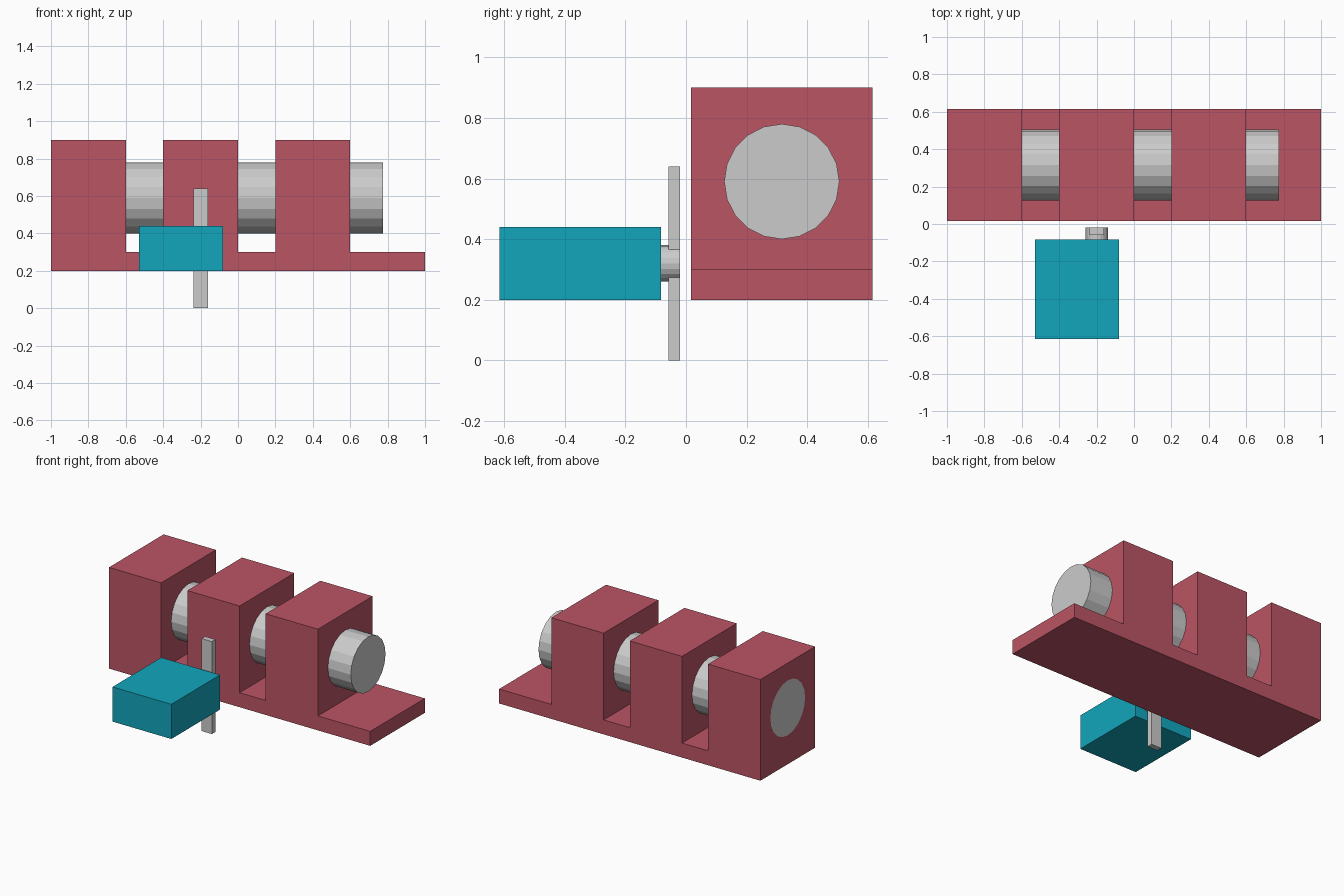
import bpy, bmesh
from math import pi

if "Cube" in bpy.data.objects:
    bpy.data.objects.remove(bpy.data.objects["Cube"])


def material(name, rgb):
    m = bpy.data.materials.new(name)
    m.diffuse_color = (*rgb, 1)
    m.use_nodes = True
    m.node_tree.nodes["Principled BSDF"].inputs["Base Color"].default_value = m.diffuse_color
    return m


red = material("red", (0.5, 0.09, 0.13))
teal = material("teal", (0.006, 0.38, 0.50))


def box(name, lo, hi, mat=None):
    centre = [(a + b) / 2 for a, b in zip(lo, hi)]
    bpy.ops.mesh.primitive_cube_add(size=1, location=centre)
    ob = bpy.context.object
    ob.name = name
    ob.scale = [b - a for a, b in zip(lo, hi)]
    bpy.ops.object.transform_apply(location=False, rotation=False, scale=True)
    if mat:
        ob.data.materials.append(mat)
    return ob


def rod(name, centre, radius, length, rotation):
    bpy.ops.mesh.primitive_cylinder_add(vertices=20, radius=radius, depth=length,
                                        location=centre, rotation=rotation)
    ob = bpy.context.object
    ob.name = name
    return ob


# Housing: comb-shaped side profile pushed back in depth
Y0, Y1, BASE, SHELF, TOP = 0.017, 0.615, 0.2, 0.3, 0.9
profile = [(-1, BASE), (1, BASE), (1, SHELF)]
for x0, x1 in ((0.2, 0.6), (-0.4, 0.0), (-1.0, -0.6)):
    profile += [(x1, SHELF), (x1, TOP), (x0, TOP)]
    if x0 > -1:
        profile.append((x0, SHELF))
bm = bmesh.new()
face = bm.faces.new([bm.verts.new((x, Y0, z)) for x, z in profile])
ext = bmesh.ops.extrude_face_region(bm, geom=[face])
bmesh.ops.translate(bm, vec=(0, Y1 - Y0, 0),
                    verts=[v for v in ext["geom"] if isinstance(v, bmesh.types.BMVert)])
bmesh.ops.recalc_face_normals(bm, faces=bm.faces)
mesh = bpy.data.meshes.new("housing")
bm.to_mesh(mesh)
bm.free()
mesh.materials.append(red)
housing = bpy.data.objects.new("housing", mesh)
bpy.context.collection.objects.link(housing)

# Bore through the three blocks
AXIS_Y, AXIS_Z, R = 0.316, 0.59, 0.19
cutter = rod("bore_cutter", (0, AXIS_Y, AXIS_Z), R, 2.4, (0, pi / 2, 0))
cutter.hide_render = True
cutter.display_type = 'WIRE'
bore = housing.modifiers.new("bore", 'BOOLEAN')
bore.operation = 'DIFFERENCE'
bore.solver = 'EXACT'
bore.object = cutter

# Sliding bolt, flush with the left end
bolt_l, bolt_r = -1.0, 0.775
rod("bolt", ((bolt_l + bolt_r) / 2, AXIS_Y, AXIS_Z), R, bolt_r - bolt_l, (0, pi / 2, 0))

# Motor with its output shaft and lever arm
box("motor", (-0.53, -0.615, 0.2), (-0.08, -0.082, 0.44), teal)
rod("motor_shaft", (-0.198, -0.051, 0.32), 0.06, 0.062, (pi / 2, 0, 0))
box("lever_arm", (-0.238, -0.058, 0.0), (-0.16, -0.02, 0.64))
